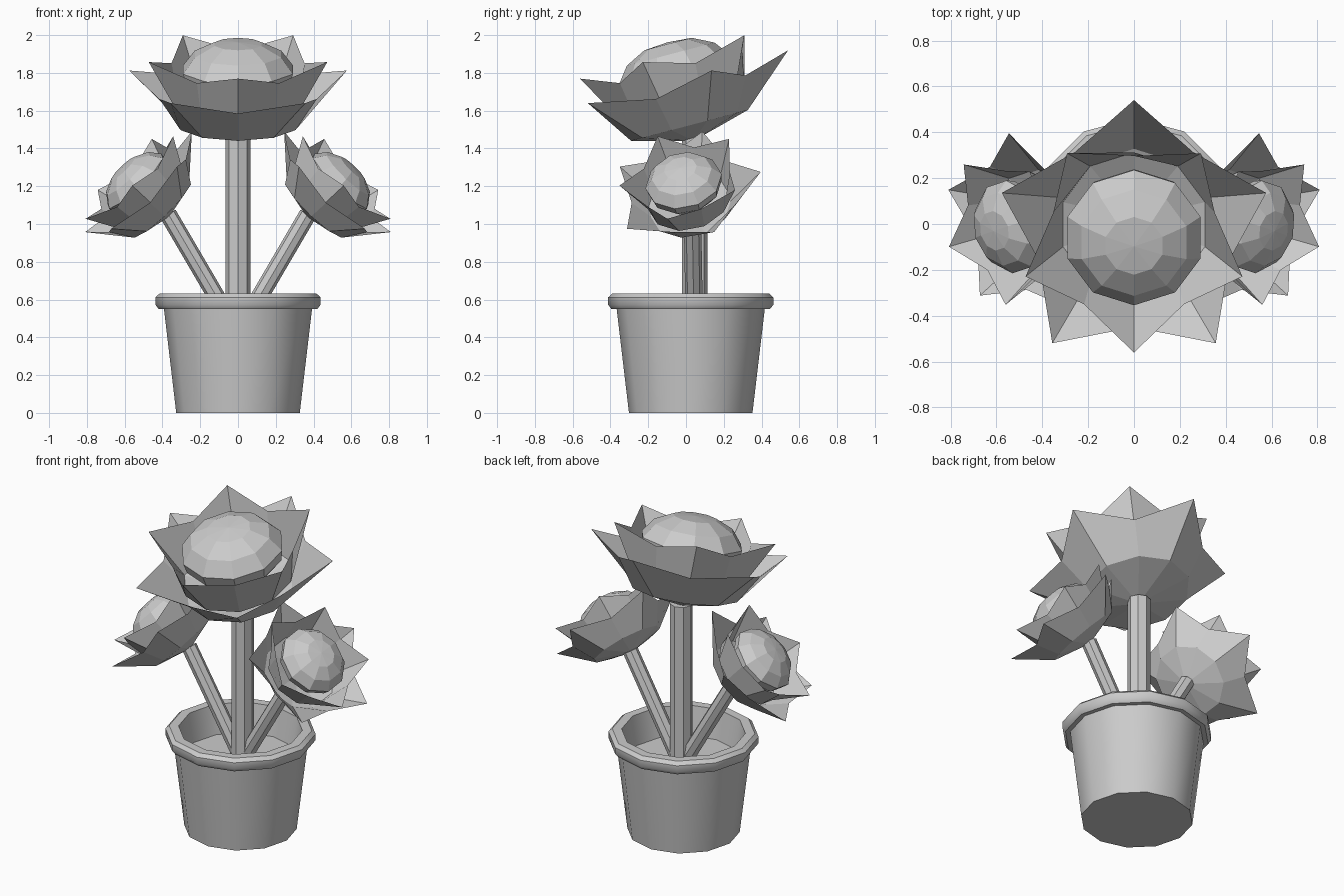
import bpy, math
from mathutils import Vector, Matrix

if "Cube" in bpy.data.objects:
    bpy.data.objects.remove(bpy.data.objects["Cube"])

CY = 0.025      # pot centre in y


def add_object(name, verts, faces, matrix=Matrix(), smooth=None):
    me = bpy.data.meshes.new(name)
    me.from_pydata([matrix @ Vector(v) for v in verts], [], faces)
    if matrix.determinant() < 0:
        me.flip_normals()
    me.update()
    ob = bpy.data.objects.new(name, me)
    bpy.context.collection.objects.link(ob)
    if smooth:
        bpy.ops.object.select_all(action='DESELECT')
        ob.select_set(True)
        bpy.context.view_layer.objects.active = ob
        bpy.ops.object.shade_smooth_by_angle(angle=math.radians(smooth))
    return ob


def revolve(name, rings, n, matrix=Matrix(), phase=0.0, smooth=None):
    """Rings are functions i -> (radius, height), or plain (radius, height); a zero radius is a pole."""
    verts, loops, faces = [], [], []
    for ring in rings:
        get = ring if callable(ring) else (lambda i, p=ring: p)
        if get(0)[0] == 0:
            verts.append((0, 0, get(0)[1]))
            loops.append([len(verts) - 1] * n)
            continue
        start = len(verts)
        for i in range(n):
            r, h = get(i)
            a = phase + 2 * math.pi * i / n
            verts.append((r * math.cos(a), r * math.sin(a), h))
        loops.append(list(range(start, start + n)))
    for lo, hi in zip(loops, loops[1:]):
        for i in range(n):
            j = (i + 1) % n
            quad = list(dict.fromkeys([lo[i], lo[j], hi[j], hi[i]]))
            faces.append(quad)
    return add_object(name, verts, faces, matrix, smooth)


def star(tip, valley):
    return lambda i: tip if i % 2 == 0 else valley


def flower(name, base, axis, back, scale, mirror=Matrix()):
    # local frame: z along the flower axis, y towards its back petal
    z = Vector(axis).normalized()
    x = Vector(back).cross(z).normalized()
    y = z.cross(x)
    frame = Matrix((x, y, z)).transposed().to_4x4()
    m = mirror @ Matrix.Translation(base) @ frame @ Matrix.Scale(scale, 4)
    up = math.pi / 2
    # lower five petals
    revolve(name + "_outer_petals",
            [(0, 0), (0.32, 0.085), star((0.606, 0.336), (0.437, 0.265))], 10, m, up)
    # upper five petals, turned half a step
    revolve(name + "_inner_petals",
            [(0, 0.06), (0.325, 0.165), star((0.497, 0.472), (0.37, 0.395))], 10, m, up + math.pi / 5)
    # domed seed head
    revolve(name + "_seed_head",
            [(0, 0.2), (0.22, 0.24), (0.29, 0.32), (0.305, 0.39), (0.24, 0.475),
             (0.13, 0.53), (0, 0.54)], 10, m, up)


def stem(name, start, end, radius, mirror=Matrix()):
    d = Vector(end) - Vector(start)
    rot = d.to_track_quat('Z', 'Y').to_matrix().to_4x4()
    revolve(name, [(0, 0), (radius, 0), (radius, d.length), (0, d.length)], 8,
            mirror @ Matrix.Translation(start) @ rot)


# pot with rim and soil
at_pot = Matrix.Translation((0, CY, 0))
revolve("pot", [(0, 0), (0.327, 0), (0.392, 0.55), (0.42, 0.55), (0.437, 0.572),
                (0.437, 0.612), (0.415, 0.632), (0.36, 0.632), (0.33, 0.44)],
        12, at_pot, 0, 40)
revolve("soil", [(0.335, 0.45), (0, 0.45)], 12, at_pot)

# middle flower
stem("middle_stem", (0, 0.047, 0.42), (0, 0.047, 1.46), 0.067)
flower("middle_flower", (0, 0.04, 1.44), (0, -0.255, 0.967), (0, 0.967, 0.255), 1.0)

# side flowers, mirrored
for side, sx in (("right", 1), ("left", -1)):
    mir = Matrix.Diagonal((sx, 1, 1, 1))
    stem(side + "_stem", (0.0, 0.045, 0.42), (0.37, 0.034, 1.052), 0.046, mir)
    flower(side + "_flower", (0.363, 0.034, 1.04), (0.686, -0.178, 0.7065),
           (0.065, 0.982, 0.184), 0.676, mir)
